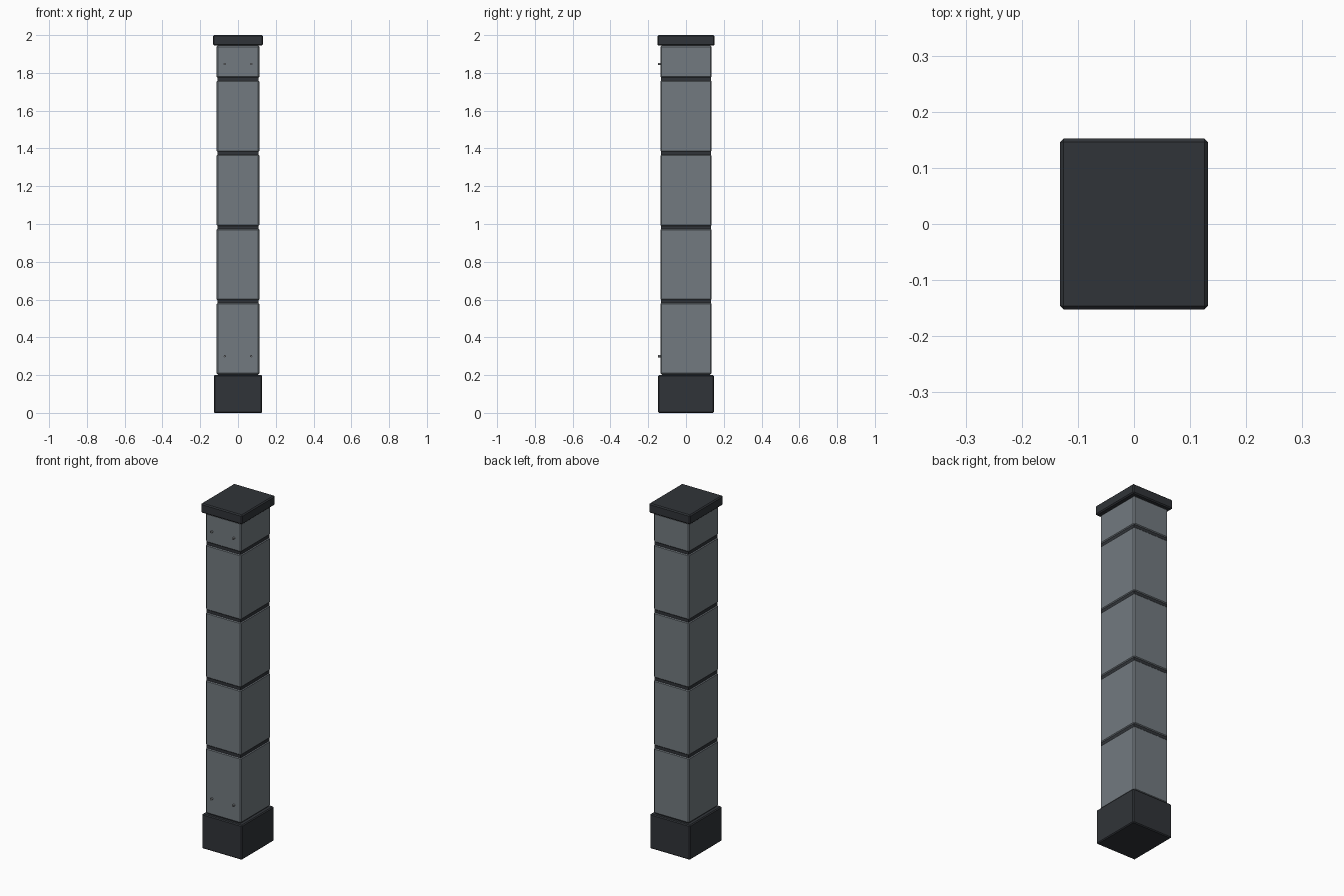
import bpy

if "Cube" in bpy.data.objects:
    bpy.data.objects.remove(bpy.data.objects["Cube"])


def material(name, color):
    m = bpy.data.materials.new(name)
    m.diffuse_color = color
    m.use_nodes = True
    m.node_tree.nodes["Principled BSDF"].inputs["Base Color"].default_value = m.diffuse_color
    return m


STONE = material("grey_stone", (0.17, 0.195, 0.215, 1))
DARK = material("dark_stone", (0.03, 0.034, 0.04, 1))
METAL = material("bolt_metal", (0.2, 0.21, 0.22, 1))


def box(name, hx, hy, z0, z1, mat, bevel=0.0):
    bpy.ops.mesh.primitive_cube_add(size=1, location=(0, 0, (z0 + z1) / 2))
    ob = bpy.context.object
    ob.name = name
    ob.scale = (2 * hx, 2 * hy, z1 - z0)
    bpy.ops.object.transform_apply(location=False, rotation=False, scale=True)
    ob.data.materials.append(mat)
    if bevel:
        b = ob.modifiers.new("bevel", "BEVEL")
        b.width = bevel
        b.segments = 1
    return ob


# plinth and cap
box("base_plinth", 0.128, 0.147, 0.0, 0.2, DARK, 0.005)
box("top_cap", 0.132, 0.152, 1.945, 2.0, DARK, 0.006)

# stacked blocks, the last one cut short under the cap
start, pitch, gap, top = 0.203, 0.3925, 0.012, 1.945
for i in range(5):
    z0 = start + i * pitch
    z1 = min(z0 + pitch - gap, top)
    box(f"shaft_block_{i + 1}", 0.1135, 0.136, z0, z1, STONE, 0.007)

# dark recessed joints between the blocks
for i in range(1, 5):
    z = start + i * pitch - gap / 2
    box(f"joint_{i}", 0.109, 0.1315, z - 0.0085, z + 0.0085, DARK)
box("bottom_joint", 0.105, 0.128, 0.19, 0.212, DARK)

# small bolts on the front face
for z in (0.30, 1.847):
    for x in (-0.07, 0.07):
        bpy.ops.mesh.primitive_cylinder_add(
            vertices=12, radius=0.006, depth=0.014,
            location=(x, -0.141, z), rotation=(1.5708, 0, 0))
        bolt = bpy.context.object
        bolt.name = "front_bolt"
        bolt.data.materials.append(METAL)
